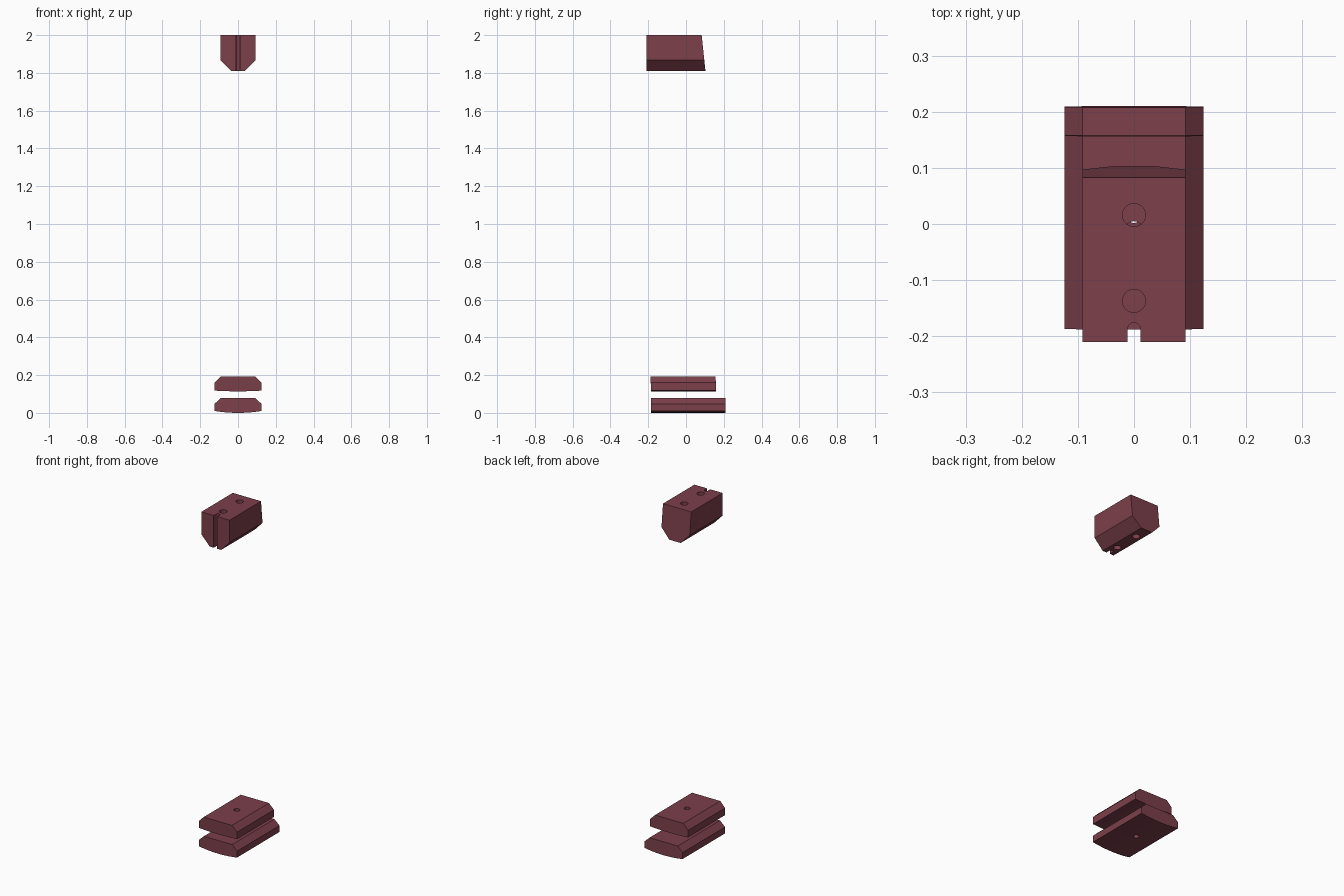
import bpy, bmesh, math

if "Cube" in bpy.data.objects:
    bpy.data.objects.remove(bpy.data.objects["Cube"])

mat = bpy.data.materials.new("maroon")
mat.diffuse_color = (0.2, 0.05, 0.07, 1)
mat.use_nodes = True
mat.node_tree.nodes["Principled BSDF"].inputs["Base Color"].default_value = mat.diffuse_color


def prism(name, profile, front, back):
    """Extrude an x-z profile along y; front/back give y as a function of z."""
    bm = bmesh.new()
    f = [bm.verts.new((x, front(z), z)) for x, z in profile]
    b = [bm.verts.new((x, back(z), z)) for x, z in profile]
    bm.faces.new(f)
    bm.faces.new(b[::-1])
    n = len(profile)
    for i in range(n):
        j = (i + 1) % n
        bm.faces.new((f[i], b[i], b[j], f[j]))
    bmesh.ops.recalc_face_normals(bm, faces=bm.faces)
    me = bpy.data.meshes.new(name)
    bm.to_mesh(me)
    bm.free()
    ob = bpy.data.objects.new(name, me)
    bpy.context.collection.objects.link(ob)
    me.materials.append(mat)
    return ob


def activate(ob):
    bpy.ops.object.select_all(action='DESELECT')
    ob.select_set(True)
    bpy.context.view_layer.objects.active = ob


def cut(ob, cutter):
    activate(ob)
    m = ob.modifiers.new("cut", 'BOOLEAN')
    m.operation = 'DIFFERENCE'
    m.solver = 'EXACT'
    m.object = cutter
    bpy.ops.object.modifier_apply(modifier=m.name)
    bpy.data.objects.remove(cutter, do_unlink=True)


def drill(ob, y, r, z):
    bpy.ops.mesh.primitive_cylinder_add(vertices=32, radius=r, depth=0.6, location=(0, y, z))
    cut(ob, bpy.context.object)


def slope(z0, y0, z1, y1):
    return lambda z: y0 + (y1 - y0) * (z - z0) / (z1 - z0)


def mirrored(right):
    return right + [(-x, z) for x, z in reversed(right)]


def slab(name, low, side, shoulder, top, front, back, hole_y, hole_r):
    """Clamp plate: chamfered top edges, shallow arched underside."""
    w, n = 0.124, 12
    arch = [(-w + 2 * w * i / n, low + (side - low) * (1 - 2 * i / n) ** 2)
            for i in range(1, n)]
    ob = prism(name, mirrored([(w, side), (w, shoulder), (0.092, top)]) + arch,
               front, back)
    drill(ob, hole_y, hole_r, (low + top) / 2)
    return ob


# Two plates at the bottom
lower = slab("lower_plate", 0.0, 0.010, 0.048, 0.078,
             lambda z: -0.186, slope(0, 0.210, 0.078, 0.208), 0.017, 0.015)
upper = slab("upper_plate", 0.114, 0.118, 0.160, 0.192,
             slope(0.114, -0.185, 0.192, -0.188), slope(0.114, 0.159, 0.192, 0.157),
             -0.011, 0.016)

# Block at the top with sloped back, two holes and a rounded front slot
block = prism("upper_block", mirrored([(0.037, 1.81), (0.092, 1.867), (0.092, 2.0)]),
              lambda z: -0.21, slope(1.81, 0.103, 2.0, 0.083))
for y in (0.016, -0.137):
    drill(block, y, 0.0205, 1.9)
drill(block, -0.187, 0.0112, 1.9)
cut(block, prism("slot_cutter", [(-0.0112, 1.7), (0.0112, 1.7), (0.0112, 2.1), (-0.0112, 2.1)],
                 lambda z: -0.3, lambda z: -0.187))

for ob in (lower, upper, block):
    activate(ob)
    bpy.ops.object.shade_smooth_by_angle(angle=math.radians(25))
